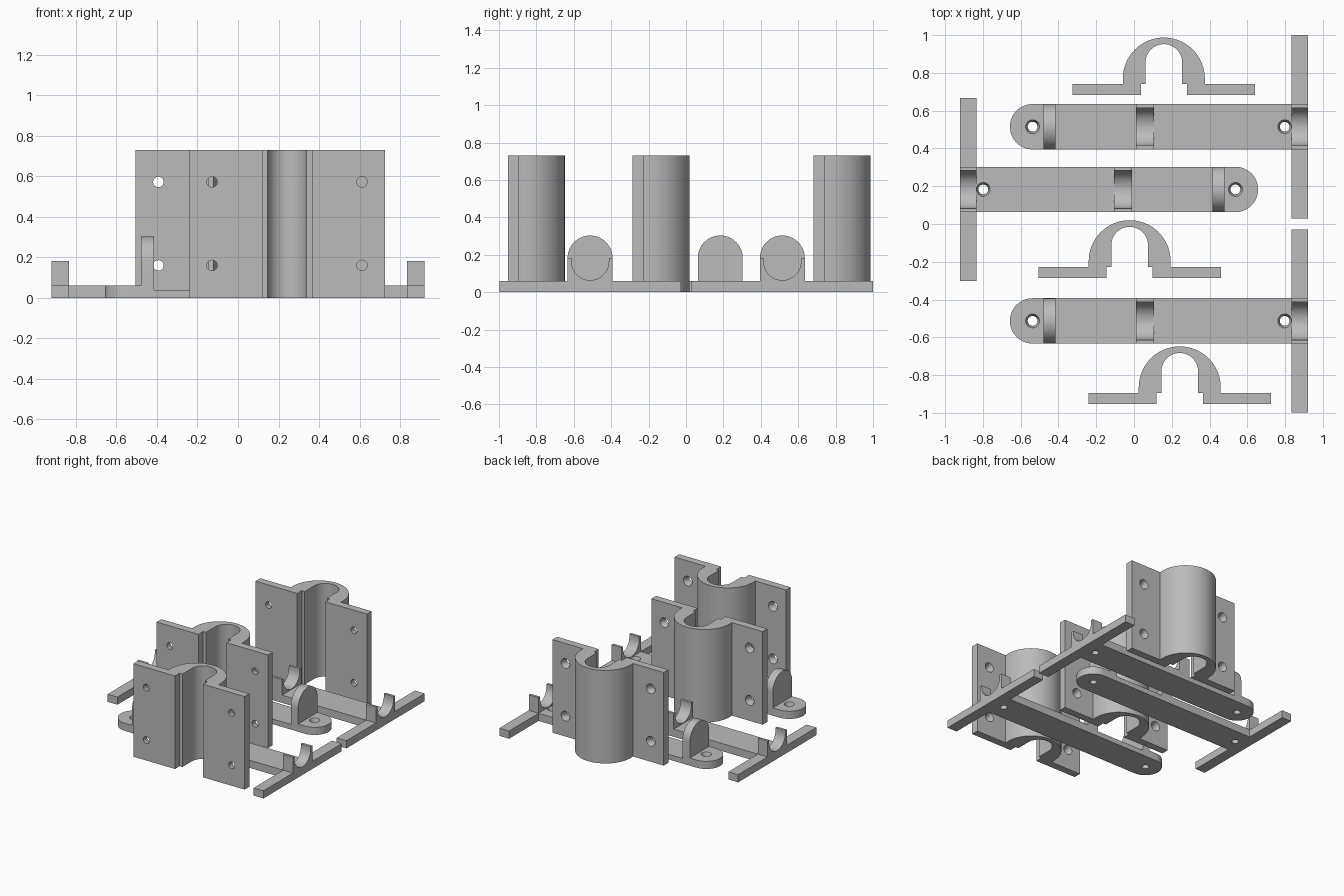
import bpy, bmesh, math

if "Cube" in bpy.data.objects:
    bpy.data.objects.remove(bpy.data.objects["Cube"])

grey = bpy.data.materials.new("plain grey")
grey.diffuse_color = (0.5, 0.5, 0.5, 1)
grey.use_nodes = True
grey.node_tree.nodes["Principled BSDF"].inputs["Base Color"].default_value = grey.diffuse_color


def arc(cx, cy, r, a0, a1, n=32):
    return [(cx + r * math.cos(math.radians(a0 + (a1 - a0) * i / n)),
             cy + r * math.sin(math.radians(a0 + (a1 - a0) * i / n))) for i in range(n + 1)]


def rect(u0, u1, v0, v1):
    return [(u0, v0), (u1, v0), (u1, v1), (u0, v1)]


def finish(name, bm):
    bmesh.ops.recalc_face_normals(bm, faces=bm.faces)
    mesh = bpy.data.meshes.new(name)
    bm.to_mesh(mesh)
    bm.free()
    mesh.materials.append(grey)
    ob = bpy.data.objects.new(name, mesh)
    bpy.context.collection.objects.link(ob)
    return ob


def prism(name, pts, axis, lo, hi, origin=(0, 0), flip=1):
    """Extrude an outline along x (outline in y, z) or z (outline in x, y)."""
    def place(u, v, w):
        x, y, z = (w, u, v) if axis == 'x' else (u, v, w)
        return (origin[0] + flip * x, origin[1] + y, z)
    bm = bmesh.new()
    a = [bm.verts.new(place(u, v, lo)) for u, v in pts]
    b = [bm.verts.new(place(u, v, hi)) for u, v in pts]
    bm.faces.new(a)
    bm.faces.new(b)
    for i in range(len(a)):
        j = (i + 1) % len(a)
        bm.faces.new((a[i], a[j], b[j], b[i]))
    return finish(name, bm)


def drill(ob, spots, axis, thick, small, big):
    """Cut countersunk screw holes; each spot is the centre on the plain side."""
    bm = bmesh.new()
    rings_at = [(-0.02, small), (thick * 0.5, small), (thick, big), (thick + 0.02, big)]
    n = 24
    for sx, sy, sz in spots:
        rings = []
        for d, r in rings_at:
            ring = []
            for i in range(n):
                c, s = r * math.cos(math.tau * i / n), r * math.sin(math.tau * i / n)
                off = (c, s, d) if axis == 'z' else (c, d, s)
                ring.append(bm.verts.new((sx + off[0], sy + off[1], sz + off[2])))
            rings.append(ring)
        bm.faces.new(rings[0])
        bm.faces.new(rings[-1])
        for p, q in zip(rings, rings[1:]):
            for i in range(n):
                bm.faces.new((p[i], p[(i + 1) % n], q[(i + 1) % n], q[i]))
    cutter = finish("hole_cutter", bm)
    cutter.hide_render = True
    mod = ob.modifiers.new("holes", 'BOOLEAN')
    mod.operation, mod.solver, mod.object = 'DIFFERENCE', 'EXACT', cutter
    bpy.context.view_layer.update()
    cut = bpy.data.meshes.new_from_object(ob.evaluated_get(bpy.context.evaluated_depsgraph_get()))
    ob.modifiers.clear()
    ob.data = cut
    bpy.data.objects.remove(cutter)


# Tall pipe bracket: arched channel with a screw flange on each side
def pipe_bracket(i, cx, y0):
    t = 0.058
    outline = [(-0.483, 0), (-0.122, 0), (-0.122, t), (-0.097, t)]
    outline += arc(0, 0.173, 0.097, 180, 0)
    outline += [(0.097, t), (0.122, t), (0.122, 0), (0.483, 0), (0.483, t), (0.217, t)]
    outline += arc(0, 0.088, 0.217, 0, 180)
    outline += [(-0.217, t), (-0.483, t)]
    ob = prism(f"pipe_bracket_{i}", outline, 'z', 0, 0.73, (cx, y0))
    spots = [(cx + s * 0.37, y0, z) for s in (-1, 1) for z in (0.16, 0.572)]
    drill(ob, spots, 'y', t, 0.026, 0.038)


# Holder: long bar with rounded tab, domed stop, two saddles and a cross foot
def holder(i, cy, flip):
    o = dict(origin=(0, cy), flip=flip)
    w, t = 0.12, 0.06
    tab = prism(f"rounded_tab_{i}",
                [(-0.415, -w), (-0.415, w)] + arc(-0.537, 0, w, 90, 270), 'z', 0, t, **o)
    drill(tab, [(flip * -0.537, cy, 0)], 'z', t, 0.026, 0.037)
    prism(f"thin_bar_{i}", rect(-0.415, 0.01, -w, w), 'z', 0, 0.04, **o)
    bar = prism(f"thick_bar_{i}", rect(0.01, 0.92, -w, w), 'z', 0, t, **o)
    drill(bar, [(flip * 0.798, cy, 0)], 'z', t, 0.026, 0.037)
    prism(f"domed_stop_{i}", [(-w, 0.04), (w, 0.04)] + arc(0, 0.183, w, 0, 180),
          'x', -0.478, -0.415, **o)
    cradle = [(-w, t), (w, t), (w, 0.183), (0.1, 0.183)]
    cradle += arc(0, 0.164, 0.1, 0, -180) + [(-0.1, 0.183), (-w, 0.183)]
    for part, x0, x1 in (("middle", 0.01, 0.105), ("end", 0.835, 0.92)):
        prism(f"{part}_saddle_{i}", cradle, 'x', x0, x1, **o)
    for part, s in (("left", -1), ("right", 1)):
        prism(f"{part}_foot_{i}", rect(0.835, 0.92, *sorted((s * w, s * 0.485))),
              'z', 0, t, **o)


for i, (cx, y0) in enumerate([(0.158, 0.682), (-0.023, -0.285), (0.242, -0.953)], 1):
    pipe_bracket(i, cx, y0)
for i, (cy, flip) in enumerate([(0.515, 1), (0.183, -1), (-0.513, 1)], 1):
    holder(i, cy, flip)

# Smooth curves, sharp edges
bpy.ops.object.select_all(action='SELECT')
bpy.context.view_layer.objects.active = bpy.context.selected_objects[0]
bpy.ops.object.shade_smooth_by_angle(angle=math.radians(25))
